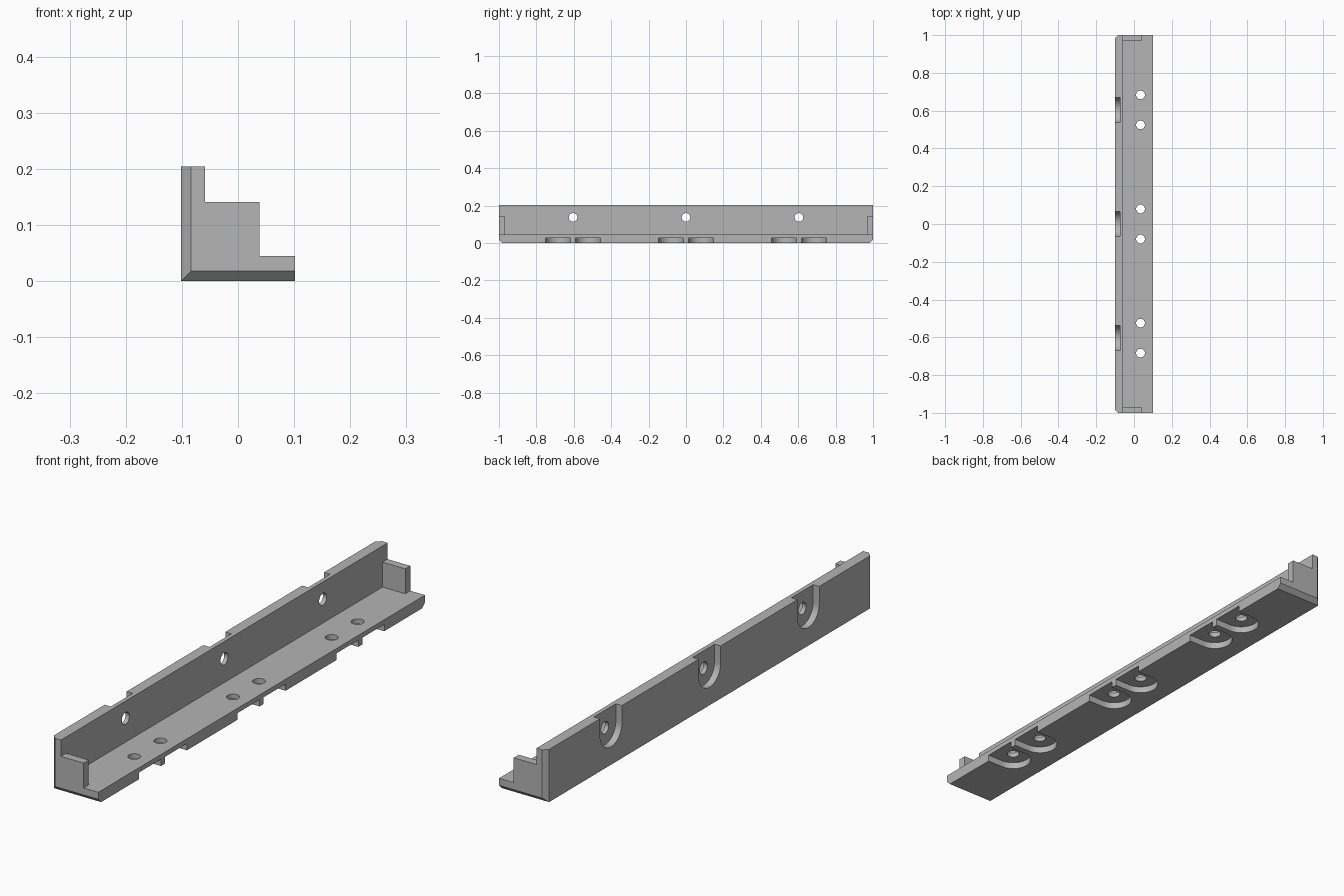
import bpy, bmesh, math
from mathutils import Vector

if "Cube" in bpy.data.objects:
    bpy.data.objects.remove(bpy.data.objects["Cube"], do_unlink=True)

HALF_W, HEIGHT, HALF_L = 0.1014, 0.204, 1.0
WALL_X, FLOOR_Z = -0.059, 0.0446        # inner faces of the angle profile
END_X, END_Z, END_T = 0.0385, 0.141, 0.031
CHAMFER, DEPTH = 0.0175, 0.026
SLOT_R, HOLE_R = 0.067, 0.023
STATIONS = (-0.604, 0, 0.604)

grey = bpy.data.materials.new("grey_metal")
grey.use_nodes = True
colour = (0.46, 0.46, 0.46, 1)
grey.diffuse_color = colour
grey.node_tree.nodes["Principled BSDF"].inputs["Base Color"].default_value = colour


def make_object(name, bm):
    bmesh.ops.recalc_face_normals(bm, faces=bm.faces)
    mesh = bpy.data.meshes.new(name)
    bm.to_mesh(mesh)
    bm.free()
    mesh.materials.append(grey)
    obj = bpy.data.objects.new(name, mesh)
    bpy.context.collection.objects.link(obj)
    return obj


def prism(name, points, direction):
    bm = bmesh.new()
    face = bm.faces.new([bm.verts.new(p) for p in points])
    new = bmesh.ops.extrude_face_region(bm, geom=[face])["geom"]
    verts = [g for g in new if isinstance(g, bmesh.types.BMVert)]
    bmesh.ops.translate(bm, verts=verts, vec=Vector(direction))
    return make_object(name, bm)


def box(name, low, high):
    points = [(low[0], low[1], low[2]), (high[0], low[1], low[2]),
              (high[0], high[1], low[2]), (low[0], high[1], low[2])]
    return prism(name, points, (0, 0, high[2] - low[2]))


def u_points(place, radius, opening):
    """U outline open towards +u, or a full circle when opening is zero."""
    if opening:
        angles = [math.pi / 2 + math.pi * i / 24 for i in range(25)]
    else:
        angles = [math.tau * i / 32 for i in range(32)]
    pts = [(radius * math.cos(a), radius * math.sin(a)) for a in angles]
    if opening:
        pts += [(opening, -radius), (opening, radius)]
    return [place(u, v) for u, v in pts]


# Solid bar with chamfered bottom and outer edges at both ends
body = box("angle_bracket", (-HALF_W, -HALF_L, 0), (HALF_W, HALF_L, HEIGHT))
bm = bmesh.new()
bm.from_mesh(body.data)
edges = []
for e in bm.edges:
    a, b = (v.co for v in e.verts)
    at_end = abs(a.y - b.y) < 1e-5
    if at_end and (max(a.z, b.z) < 1e-5 or max(a.x, b.x) < -HALF_W + 1e-5):
        edges.append(e)
bmesh.ops.bevel(bm, geom=edges, offset=CHAMFER, segments=1, affect='EDGES')
bm.to_mesh(body.data)
bm.free()

# Trough between the end stops, and the stepped outline of the stops
cutters = [
    box("trough_cutter", (WALL_X, END_T - HALF_L, FLOOR_Z), (0.3, HALF_L - END_T, 0.4)),
    box("stop_side_cutter", (END_X, -1.2, FLOOR_Z), (0.35, 1.2, 0.45)),
    box("stop_top_cutter", (WALL_X, -1.2, END_Z), (0.32, 1.2, 0.5)),
]


def add_seat(y, on_wall):
    """U-shaped recess with a through hole, in the wall or the floor."""
    if on_wall:
        direction = Vector((1, 0, 0))
        start, centre = -HALF_W - 0.03, HEIGHT - SLOT_R
        place = lambda u, v: (start, y + v, centre + u)
    else:
        direction = Vector((0, 0, 1))
        start, centre = -0.03, HALF_W - SLOT_R
        place = lambda u, v: (centre + u, y + v, start)
    cutters.append(prism("recess_cutter", u_points(place, SLOT_R, 0.1),
                         direction * (0.03 + DEPTH)))
    cutters.append(prism("hole_cutter", u_points(place, HOLE_R, 0), direction * 0.1))


for station in STATIONS:
    add_seat(station, True)
    for side in (-1, 1):
        add_seat(station + side * 0.0795, False)

# Apply the cuts and drop the cutters
for cutter in cutters:
    cutter.hide_render = True
    mod = body.modifiers.new("cut", 'BOOLEAN')
    mod.operation, mod.solver, mod.object = 'DIFFERENCE', 'EXACT', cutter
bpy.context.view_layer.update()
graph = bpy.context.evaluated_depsgraph_get()
result = bpy.data.meshes.new_from_object(body.evaluated_get(graph))
body.modifiers.clear()
body.data = result
result.materials.clear()
result.materials.append(grey)
for cutter in cutters:
    bpy.data.objects.remove(cutter, do_unlink=True)

# Smooth holes and rounded recess walls, sharp elsewhere
bpy.ops.object.select_all(action='DESELECT')
body.select_set(True)
bpy.context.view_layer.objects.active = body
bpy.ops.object.shade_smooth_by_angle(angle=math.radians(30))
